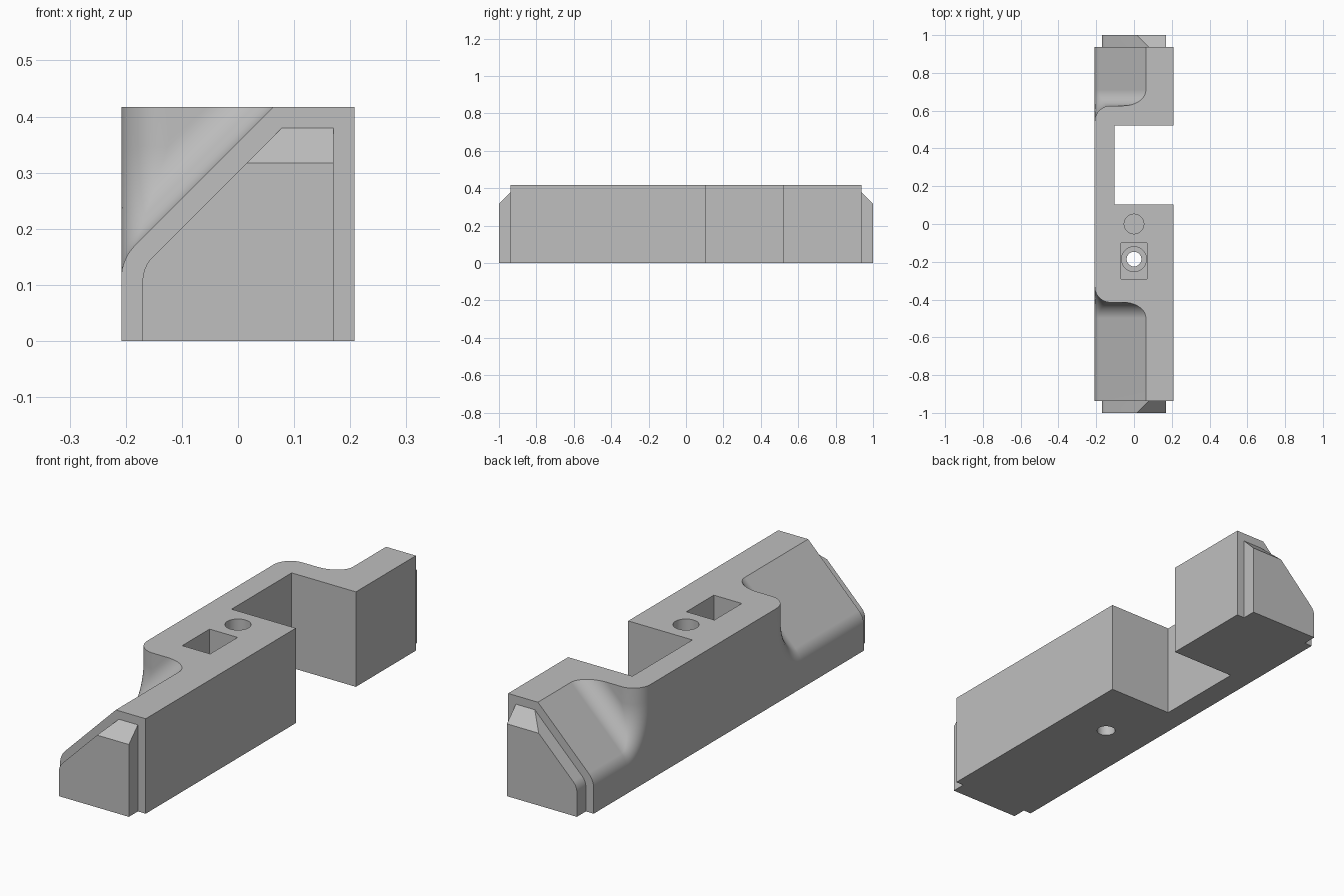
import bpy, bmesh, math
from mathutils import Vector

if "Cube" in bpy.data.objects:
    bpy.data.objects.remove(bpy.data.objects["Cube"], do_unlink=True)

GREY = (0.52, 0.52, 0.52, 1)
mat = bpy.data.materials.new("plain grey")
mat.use_nodes = True
mat.diffuse_color = GREY
mat.node_tree.nodes["Principled BSDF"].inputs["Base Color"].default_value = GREY

HALF, HEIGHT, END = 0.208, 0.417, 0.9375   # body half width, height, half length
SLOPE = 0.354                              # sloped face: z = x + SLOPE
R = 0.0833                                 # fillet radius


def finish(name, bm):
    bmesh.ops.recalc_face_normals(bm, faces=bm.faces)
    mesh = bpy.data.meshes.new(name)
    bm.to_mesh(mesh)
    bm.free()
    mesh.materials.append(mat)
    obj = bpy.data.objects.new(name, mesh)
    bpy.context.collection.objects.link(obj)
    return obj


def prism(name, points, offset):
    """Extrude a flat outline of 3D points by an offset."""
    bm = bmesh.new()
    face = bm.faces.new([bm.verts.new(p) for p in points])
    geom = bmesh.ops.extrude_face_region(bm, geom=[face], use_keep_orig=True)["geom"]
    bmesh.ops.translate(bm, vec=offset,
                        verts=[g for g in geom if isinstance(g, bmesh.types.BMVert)])
    return finish(name, bm)


def box(name, x0, x1, y0, y1, z0, z1):
    return prism(name, [(x0, y0, z0), (x1, y0, z0), (x1, y1, z0), (x0, y1, z0)],
                 (0, 0, z1 - z0))


def cylinder(name, y, r, z0, z1):
    ring = [i * math.tau / 48 for i in range(48)]
    return prism(name, [(r * math.cos(a), y + r * math.sin(a), z0) for a in ring],
                 (0, 0, z1 - z0))


def combine(obj, tool, operation="DIFFERENCE"):
    mod = obj.modifiers.new("combine", "BOOLEAN")
    mod.object, mod.operation, mod.solver = tool, operation, "EXACT"
    bpy.context.view_layer.objects.active = obj
    bpy.ops.object.modifier_apply(modifier=mod.name)
    bpy.data.objects.remove(tool, do_unlink=True)


def slope_cutter(side, wall):
    """Sloped cut that ends in a wall, with rounded inner corner and outer edge.
    side is the y direction of the open end, wall the y of the end wall."""
    up = Vector((-1, 0, 1)).normalized()      # slope normal
    out = Vector((0, side, 0))                # wall normal
    along = Vector((1, 0, 1))                 # direction of the slope
    foot = Vector((0, wall, SLOPE))           # a point on the inner corner line
    # section across the slope: (point, normal)
    section = [(foot + out * 1.2, up)]
    for i in range(13):
        a = math.radians(90) * i / 12
        n = up * math.cos(a) + out * math.sin(a)
        section.append((foot + (up + out) * R - n * R, n))
    section.append((foot + up * 1.0, out))

    bm = bmesh.new()
    rows = []
    side_n = Vector((-1, 0, 0))
    for p, n in section:
        c = p - n * R
        c = c + along * (R - HALF - c.x)      # ball centre touching side wall and cut
        row = [Vector((-0.5, c.y, c.z))]
        row += [c + R * side_n.slerp(n, t / 12) for t in range(13)]
        row.append(p + along * (0.4 - p.x))
        rows.append([bm.verts.new(v) for v in row])
    for a, b in zip(rows, rows[1:]):
        for j in range(len(a) - 1):
            bm.faces.new((a[j], a[j + 1], b[j + 1], b[j]))
    geom = bmesh.ops.extrude_face_region(bm, geom=bm.faces[:], use_keep_orig=True)["geom"]
    bmesh.ops.translate(bm, vec=(-0.8, side * 0.8, 0.8),
                        verts=[g for g in geom if isinstance(g, bmesh.types.BMVert)])
    return finish("slope_cutter", bm)


def tongue(side):
    """Inset end tab with a rounded slope and a chamfered top."""
    w, top, tip, slope, r = 0.17, 0.38, 0.0625, 0.302, 0.06
    tangent = r * math.tan(math.radians(22.5))
    y0 = side * 0.9
    pts = [(w, y0, 0), (w, y0, top), (top - slope, y0, top)]
    for i in range(9):
        a = math.radians(135 + 45 * i / 8)
        pts.append((-w + r + r * math.cos(a), y0, slope - w - tangent + r * math.sin(a)))
    pts.append((-w, y0, 0))
    tab = prism("end_tab", pts, (0, side * 0.1, 0))
    e = 0.05
    wedge = [(-0.4, side * (1 - tip - e), top + e), (-0.4, side * (1 + e), top - tip - e),
             (-0.4, side * (1 + e), top + e)]
    combine(tab, prism("tab_chamfer", wedge, (0.8, 0, 0)))
    return tab


# main block with its side notch
body = box("rail_block", -HALF, HALF, -END, END, 0, HEIGHT)
combine(body, box("notch", -0.104, 0.5, 0.104, 0.521, -0.1, 0.6))

# sloped cuts and tabs at both ends
for side, wall in ((-1, -0.415), (1, 0.626)):
    combine(body, slope_cutter(side, wall))
    combine(body, tongue(side), "UNION")

# round blind hole, square pocket, stepped bolt hole
combine(body, cylinder("pin_hole", 0, 0.052, 0.2, 0.6))
combine(body, box("pocket", -0.068, 0.068, -0.29, -0.1, 0.25, 0.6))
combine(body, cylinder("counterbore", -0.186, 0.066, 0.12, 0.3))
combine(body, cylinder("bolt_hole", -0.186, 0.039, -0.1, 0.2))

# smooth fillets, crisp edges
bpy.ops.object.select_all(action="DESELECT")
body.select_set(True)
bpy.context.view_layer.objects.active = body
bpy.ops.object.shade_smooth_by_angle(angle=math.radians(25))
weighted = body.modifiers.new("even shading", "WEIGHTED_NORMAL")
weighted.keep_sharp = True
